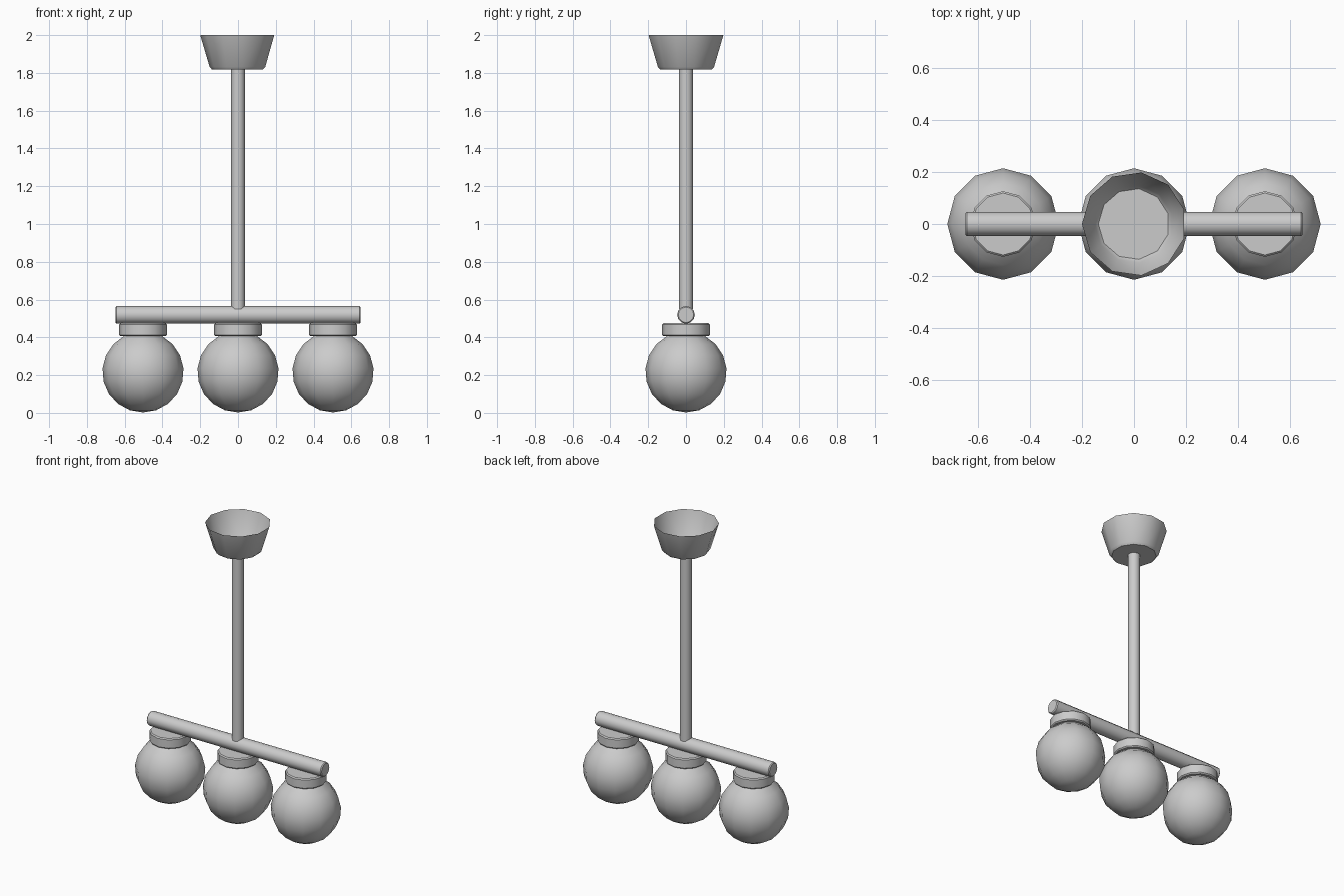
import bpy, bmesh
from math import sin, cos, pi, radians
from mathutils import Matrix

if "Cube" in bpy.data.objects:
    bpy.data.objects.remove(bpy.data.objects["Cube"])


def lathe(name, profile, sides, matrix=Matrix(), start=0.0, angle=40):
    """Revolve (radius, height) points about z; radius 0 makes a pole."""
    bm = bmesh.new()
    rings = []
    for r, z in profile:
        if r == 0:
            rings.append([bm.verts.new((0, 0, z))] * sides)
        else:
            rings.append([bm.verts.new((r * cos(start + 2 * pi * i / sides),
                                        r * sin(start + 2 * pi * i / sides), z))
                          for i in range(sides)])
    for a, b in zip(rings, rings[1:]):
        for i in range(sides):
            j = (i + 1) % sides
            bm.faces.new(list(dict.fromkeys((a[i], a[j], b[j], b[i]))))
    bmesh.ops.recalc_face_normals(bm, faces=bm.faces)
    mesh = bpy.data.meshes.new(name)
    bm.to_mesh(mesh)
    bm.free()
    obj = bpy.data.objects.new(name, mesh)
    bpy.context.collection.objects.link(obj)
    obj.matrix_world = matrix
    bpy.ops.object.select_all(action='DESELECT')
    obj.select_set(True)
    bpy.context.view_layer.objects.active = obj
    bpy.ops.object.shade_smooth_by_angle(angle=radians(angle))
    return obj


def rod(r, z0, z1, b):
    """Closed cylinder profile with small chamfered ends."""
    return [(0, z0), (r - b, z0), (r, z0 + b), (r, z1 - b), (r - b, z1), (0, z1)]


# Ceiling cup, open at the top
lathe("ceiling_cup", [(0, 1.817), (0.137, 1.817), (0.15, 1.831), (0.2, 2.0)], 11, start=pi)

# Drop rod
lathe("drop_rod", [(0.037, 0.55), (0.037, 1.82)], 12)

# Horizontal bar
lathe("cross_bar", rod(0.047, -0.648, 0.648, 0.006), 12,
      Matrix.Translation((0, 0, 0.519)) @ Matrix.Rotation(pi / 2, 4, 'Y'))

# Three globes with collars
R = 0.215
steps = 8
globe = [(0, 0.002)]
for k in range(1, steps + 1):
    a = radians(152) * k / steps
    globe.append((R * sin(a), 0.217 - R * cos(a)))
for side, x in (("left", -0.503), ("middle", 0), ("right", 0.503)):
    place = Matrix.Translation((x, 0, 0))
    lathe(side + "_collar", rod(0.126, 0.406, 0.475, 0.007), 12, place)
    lathe(side + "_globe", globe, 12, place)
